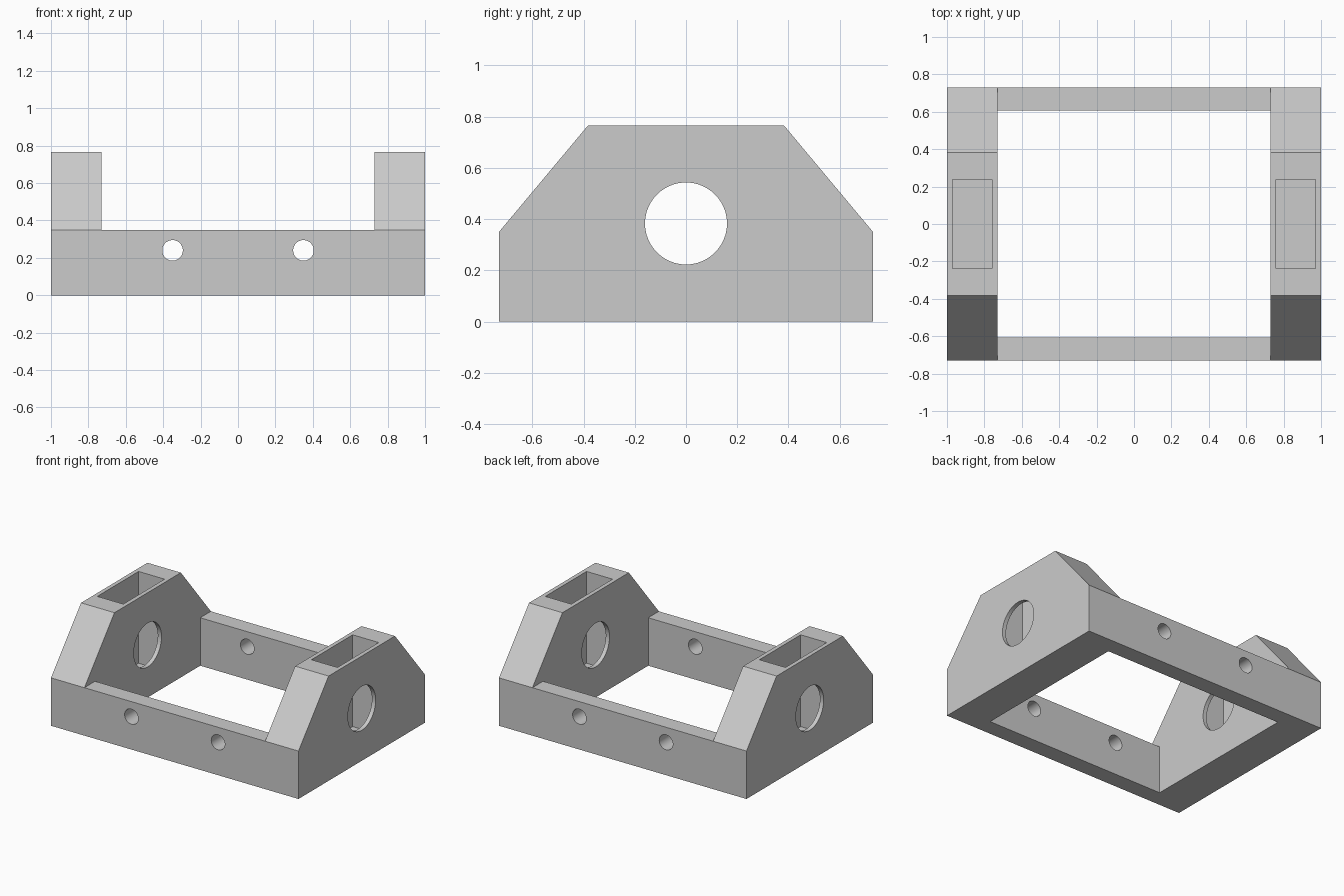
import bpy, bmesh, math
from mathutils import Matrix, Vector

old = bpy.data.objects.get("Cube")
if old:
    bpy.data.objects.remove(old, do_unlink=True)

grey = bpy.data.materials.new("light grey plastic")
grey.use_nodes = True
grey.diffuse_color = (0.6, 0.6, 0.6, 1)
grey.node_tree.nodes["Principled BSDF"].inputs["Base Color"].default_value = (0.6, 0.6, 0.6, 1)

W, D, H = 1.0, 0.73, 0.765      # half width, half depth, full height
INNER, SHOULDER = 0.73, 0.35    # inner face of the towers, rail height
WALL = 0.03                     # tower skin thickness


def make_object(name, bm):
    bmesh.ops.recalc_face_normals(bm, faces=bm.faces)
    mesh = bpy.data.meshes.new(name)
    bm.to_mesh(mesh)
    bm.free()
    mesh.materials.append(grey)
    obj = bpy.data.objects.new(name, mesh)
    bpy.context.scene.collection.objects.link(obj)
    return obj


def box(name, low, high):
    low, high = Vector(low), Vector(high)
    bm = bmesh.new()
    bmesh.ops.create_cube(bm, size=1, matrix=Matrix.Translation((low + high) / 2)
                          @ Matrix.Diagonal((*(high - low), 1)))
    return make_object(name, bm)


def rod(name, centre, radius, length, axis):
    bm = bmesh.new()
    turn = Matrix.Rotation(math.pi / 2, 4, "Y" if axis == "X" else "X")
    bmesh.ops.create_cone(bm, cap_ends=True, segments=64, radius1=radius, radius2=radius,
                          depth=length, matrix=Matrix.Translation(centre) @ turn)
    return make_object(name, bm)


def cut(obj, cutters):
    """Subtract every cutter, bake the result and drop the cutters."""
    for cutter in cutters:
        cutter.hide_render = True
        mod = obj.modifiers.new("cut", "BOOLEAN")
        mod.operation, mod.solver, mod.object = "DIFFERENCE", "EXACT", cutter
    bpy.context.view_layer.update()
    baked = bpy.data.meshes.new_from_object(obj.evaluated_get(bpy.context.evaluated_depsgraph_get()))
    obj.modifiers.clear()
    obj.data = baked
    for cutter in cutters:
        bpy.data.objects.remove(cutter, do_unlink=True)
    bpy.ops.object.select_all(action="DESELECT")
    obj.select_set(True)
    bpy.context.view_layer.objects.active = obj
    bpy.ops.object.shade_smooth_by_angle(angle=math.radians(30))


# Side towers: sloped profile, open pocket on top, round window through both skins
for side, sign in (("left", 1), ("right", -1)):
    profile = [(-D, 0), (D, 0), (D, SHOULDER), (0.383, H), (-0.383, H), (-D, SHOULDER)]
    bm = bmesh.new()
    face = bm.faces.new([bm.verts.new((sign * INNER, y, z)) for y, z in profile])
    grown = bmesh.ops.extrude_face_region(bm, geom=[face])["geom"]
    bmesh.ops.translate(bm, verts=[v for v in grown if isinstance(v, bmesh.types.BMVert)],
                        vec=(sign * (W - INNER), 0, 0))
    tower = make_object(side + "_tower", bm)
    xs = sorted((sign * (INNER + WALL), sign * (W - WALL)))
    cut(tower, [
        box("pocket_cutter", (xs[0], -0.238, 0.095), (xs[1], 0.238, H + 0.2)),
        rod("window_cutter", (sign * 0.865, 0, 0.383), 0.16, 0.6, "X"),
    ])

# Front and back rails, each with two screw holes
for end, sign in (("front", -1), ("back", 1)):
    ys = sorted((sign * 0.607, sign * D))
    rail = box(end + "_rail", (-INNER, ys[0], 0), (INNER, ys[1], SHOULDER))
    cut(rail, [rod("screw_cutter", (x, sign * 0.67, 0.24), 0.055, 0.4, "Y") for x in (-0.35, 0.35)])
